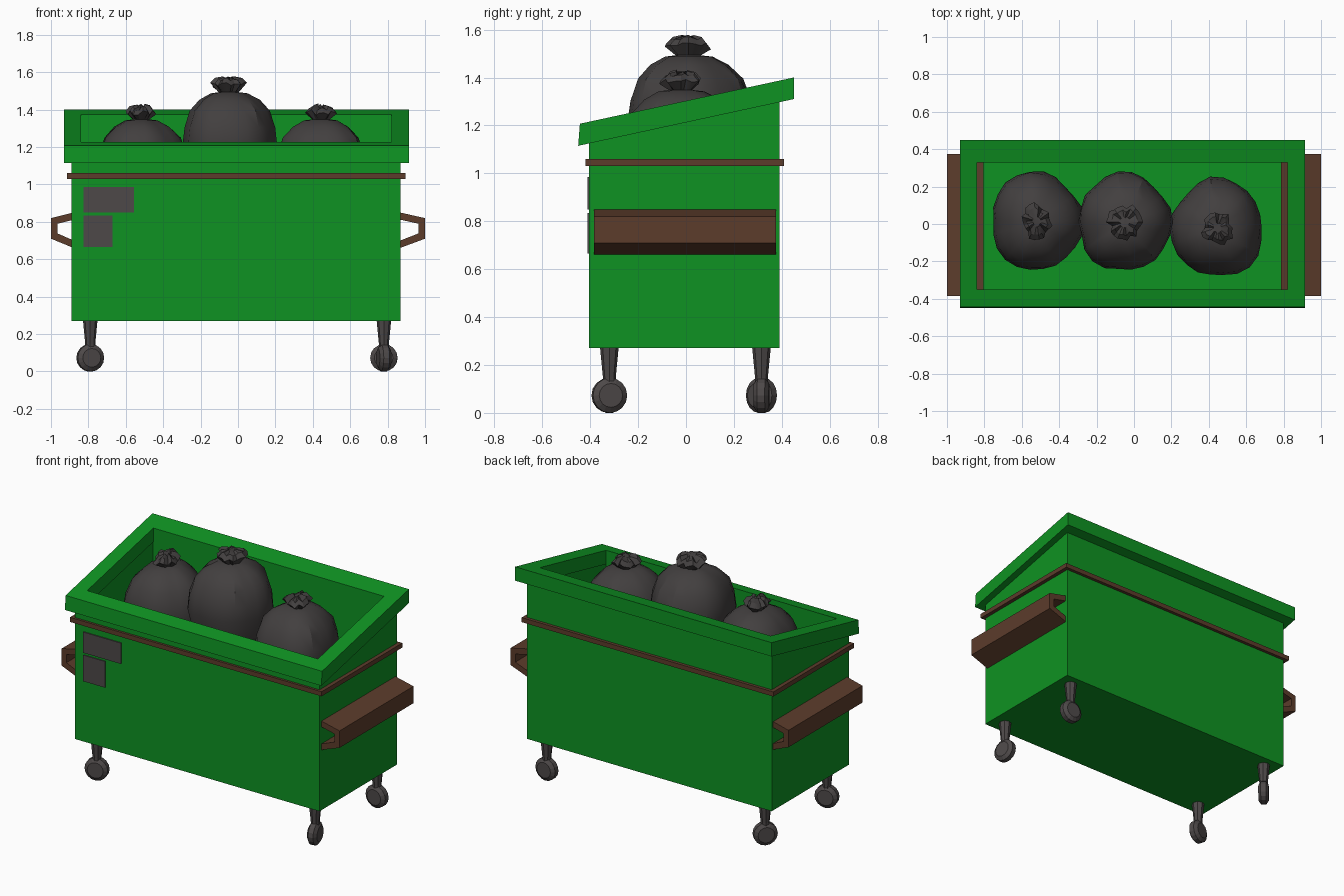
import bpy, bmesh, math, random
from mathutils import Vector, Matrix

if "Cube" in bpy.data.objects:
    bpy.data.objects.remove(bpy.data.objects["Cube"])

random.seed(4)


def material(name, rgb):
    m = bpy.data.materials.new(name)
    m.diffuse_color = (*rgb, 1)
    m.use_nodes = True
    m.node_tree.nodes["Principled BSDF"].inputs["Base Color"].default_value = m.diffuse_color
    return m


GREEN = material("green_paint", (0.0045, 0.29, 0.016))
BROWN = material("rust_brown", (0.107, 0.045, 0.024))
GREY = material("dark_grey", (0.075, 0.066, 0.066))
BAG = material("bag_black", (0.055, 0.050, 0.050))


def skin(name, loops, mat, closed=False, smooth=None):
    """Bridge equal-length point loops; cap both ends, or join last to first."""
    bm = bmesh.new()
    rows = [[bm.verts.new(p) for p in loop] for loop in loops]
    pairs = list(zip(rows, rows[1:]))
    if closed:
        pairs.append((rows[-1], rows[0]))
    else:
        bm.faces.new(rows[0])
        bm.faces.new(rows[-1])
    n = len(rows[0])
    for a, b in pairs:
        for i in range(n):
            j = (i + 1) % n
            bm.faces.new((a[i], a[j], b[j], b[i]))
    bmesh.ops.recalc_face_normals(bm, faces=bm.faces)
    me = bpy.data.meshes.new(name)
    bm.to_mesh(me)
    bm.free()
    me.materials.append(mat)
    ob = bpy.data.objects.new(name, me)
    bpy.context.collection.objects.link(ob)
    if smooth:
        bpy.ops.object.select_all(action='DESELECT')
        ob.select_set(True)
        bpy.context.view_layer.objects.active = ob
        bpy.ops.object.shade_smooth_by_angle(angle=math.radians(smooth))
    return ob


def rect(x0, x1, y0, y1, zf, zb=None):
    """Rectangle loop with separate front and back heights."""
    zb = zf if zb is None else zb
    return [(x0, y0, zf), (x1, y0, zf), (x1, y1, zb), (x0, y1, zb)]


def ring(r, z, n):
    return [Vector((r * math.cos(2 * math.pi * i / n),
                    r * math.sin(2 * math.pi * i / n), z)) for i in range(n)]


# Open tub with a sloping top edge
skin("bin_body", [
    rect(-0.89, 0.87, -0.405, 0.39, 0.27),
    rect(-0.89, 0.87, -0.405, 0.39, 1.19, 1.36),
    rect(-0.845, 0.825, -0.355, 0.335, 1.20, 1.35),
    rect(-0.845, 0.825, -0.355, 0.335, 0.30)], GREEN)

# Overhanging sloped rim
skin("top_rim", [
    rect(-0.93, 0.915, -0.45, 0.45, 1.115, 1.31),
    rect(-0.93, 0.915, -0.443, 0.45, 1.207, 1.40),
    rect(-0.84, 0.82, -0.35, 0.33, 1.227, 1.374),
    rect(-0.84, 0.82, -0.35, 0.33, 1.137, 1.284)], GREEN, closed=True)

# Band around the body
skin("belt_band", [
    rect(-0.915, 0.895, -0.42, 0.41, 1.03),
    rect(-0.915, 0.895, -0.42, 0.41, 1.06),
    rect(-0.88, 0.86, -0.39, 0.38, 1.06),
    rect(-0.88, 0.86, -0.39, 0.38, 1.03)], BROWN, closed=True)

# Lifting handles, C-shaped profile passing through the side walls
for side, s, root in (("right", 1, 0.785), ("left", -1, 0.805)):
    profile = [(root, 0.868), (1.0, 0.82), (1.0, 0.71), (root, 0.63),
               (root, 0.668), (0.965, 0.738), (0.965, 0.79), (root, 0.83)]
    skin(side + "_handle", [[(s * x, y, z) for x, z in profile]
                            for y in (-0.385, 0.375)], BROWN)

# Blank label plates on the front
for name, x1, z0, z1 in (("upper_plate", -0.555, 0.85, 0.985),
                         ("lower_plate", -0.67, 0.665, 0.835)):
    skin(name, [rect(-0.825, x1, -0.412, -0.403, z) for z in (z0, z1)], GREY)

# Swivelling casters, each turned its own way
for name, x, y, turn in (("front_left", -0.79, -0.32, -75),
                         ("front_right", 0.78, -0.32, 12),
                         ("back_left", -0.79, 0.315, -42),
                         ("back_right", 0.78, 0.315, 88)):
    spin = (Matrix.Translation((x, y, 0.073))
            @ Matrix.Rotation(math.radians(turn), 4, 'Z')
            @ Matrix.Rotation(math.pi / 2, 4, 'Y'))
    skin(name + "_wheel", [[spin @ p for p in ring(r, w, 16)] for r, w in
         ((0.05, -0.032), (0.073, -0.016), (0.073, 0.016), (0.05, 0.032))], GREY)
    skin(name + "_caster_leg", [[p + Vector((x, y, 0)) for p in ring(r, z, 8)]
         for r, z in ((0.025, 0.08), (0.027, 0.15), (0.039, 0.275))], GREY)

# Tied rubbish bags: lathed profile with pleats below the knot
PROFILE = [(0.025, -0.012), (0.06, -0.02), (0.082, -0.045), (0.045, -0.082),
           (0.09, -0.088), (0.15, -0.122), (0.205, -0.18), (0.237, -0.27),
           (0.248, -0.36), (0.22, -0.50), (0.13, -0.60), (0.03, -0.63)]


def bag(name, x, y, top, turn):
    n = 22
    pleat = [random.uniform(-1, 1) for _ in range(n)]
    loops = []
    for k, (r, z) in enumerate(PROFILE):
        knot = k < 4
        loop = []
        for i, p in enumerate(ring(1, 0, n)):
            a = 2 * math.pi * i / n
            fold = 0.22 if knot else max(0.015, 0.10 - 0.025 * (k - 4))
            lobes = 0.035 * math.cos(3 * a + turn) + 0.03 * math.cos(5 * a - turn)
            rr = r * (1 + fold * pleat[i] + (0 if knot else lobes)
                      + random.uniform(-0.015, 0.015))
            dz = (0.016 if k < 3 else 0) * pleat[(i * 3) % n]
            loop.append((x + p.x * rr, y + p.y * rr * 1.06, top + z + dz))
        loops.append(loop)
    skin(name, loops, BAG, smooth=28)


bag("left_bag", -0.52, 0.015, 1.43, 0.4)
bag("middle_bag", -0.05, 0.01, 1.575, 1.0)
bag("right_bag", 0.445, -0.02, 1.43, 2.2)
